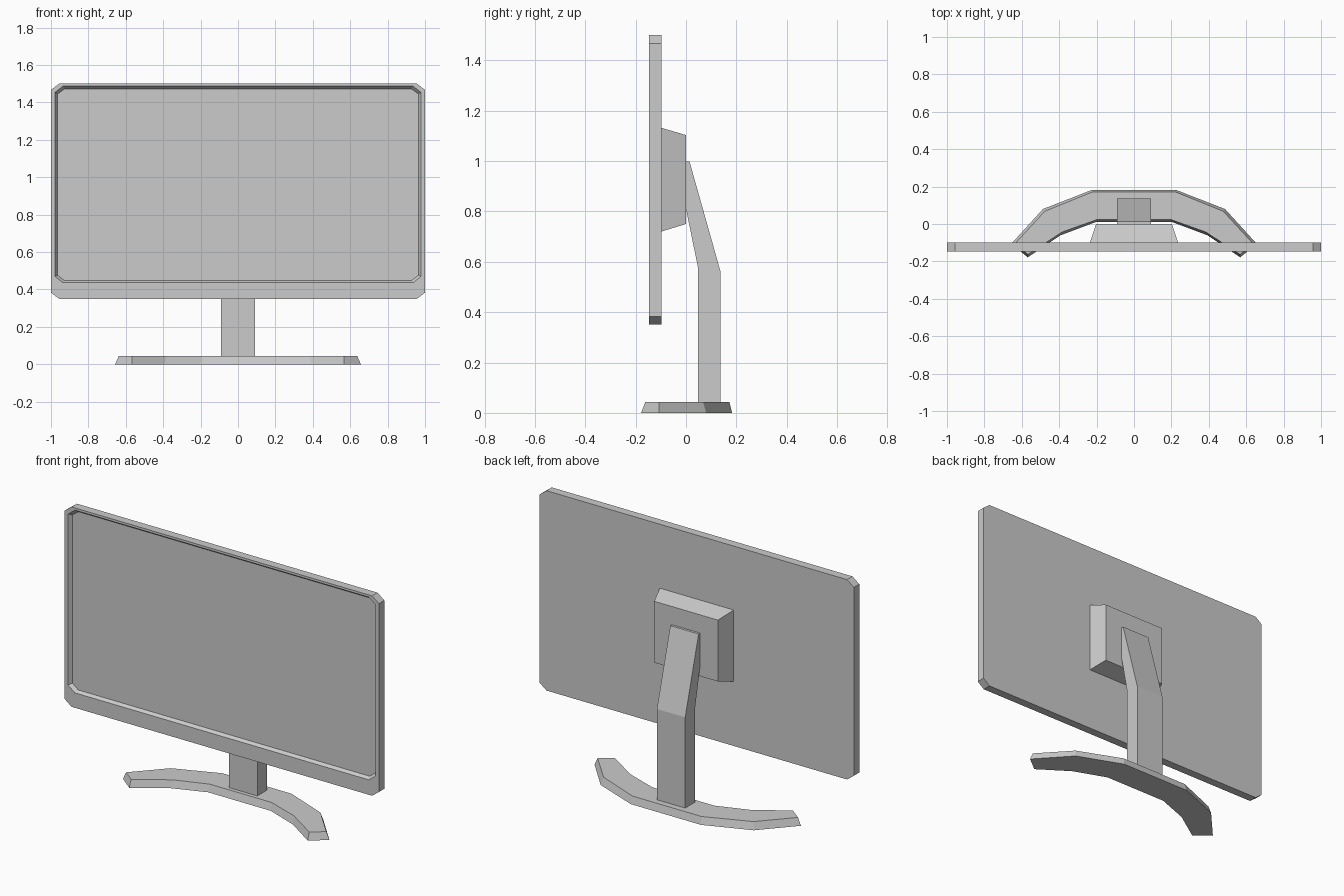
import bpy, bmesh

if "Cube" in bpy.data.objects:
    bpy.data.objects.remove(bpy.data.objects["Cube"])


def loft(name, loops):
    """Skin a stack of equal-length point loops and cap both ends."""
    bm = bmesh.new()
    rings = [[bm.verts.new(p) for p in loop] for loop in loops]
    for a, b in zip(rings, rings[1:]):
        for i in range(len(a)):
            j = (i + 1) % len(a)
            bm.faces.new((a[i], a[j], b[j], b[i]))
    bm.faces.new(rings[0])
    bm.faces.new(rings[-1])
    bmesh.ops.recalc_face_normals(bm, faces=bm.faces[:])
    mesh = bpy.data.meshes.new(name)
    bm.to_mesh(mesh)
    bm.free()
    obj = bpy.data.objects.new(name, mesh)
    bpy.context.collection.objects.link(obj)
    return obj


def clipped_rect(hx, z0, z1, y, cx, cz):
    """Rectangle facing the front with clipped corners."""
    return [(hx - cx, y, z0), (hx, y, z0 + cz), (hx, y, z1 - cz), (hx - cx, y, z1),
            (cx - hx, y, z1), (-hx, y, z1 - cz), (-hx, y, z0 + cz), (cx - hx, y, z0)]


def rect(hx, z0, z1, y):
    return [(-hx, y, z0), (hx, y, z0), (hx, y, z1), (-hx, y, z1)]


def mirrored(half, z):
    """Complete a right-half outline across x = 0."""
    return [(x, y, z) for x, y in half] + [(-x, y, z) for x, y in reversed(half)]


# Display panel: shell, bezel and sloped screen recess
loft("display_panel", [
    clipped_rect(1.0, 0.35, 1.5, -0.098, 0.043, 0.033),
    clipped_rect(1.0, 0.35, 1.5, -0.147, 0.043, 0.033),
    clipped_rect(0.978, 0.436, 1.487, -0.147, 0.042, 0.033),
    clipped_rect(0.965, 0.447, 1.473, -0.127, 0.038, 0.029),
])

# Tapered mount on the back of the panel
loft("rear_mount", [rect(0.235, 0.72, 1.132, -0.098), rect(0.203, 0.75, 1.103, 0.0)])

# Bent stand arm, a side profile extruded across x
arm = [(-0.002, 0.998), (0.014, 0.998), (0.136, 0.565), (0.136, 0.04),
       (0.047, 0.04), (0.047, 0.58), (-0.002, 0.82)]
loft("stand_arm", [[(x, y, z) for y, z in arm] for x in (-0.09, 0.09)])

# Curved foot with sloping sides
bottom = [(0.223, 0.183), (0.487, 0.08), (0.657, -0.107),
          (0.568, -0.178), (0.392, -0.06), (0.2, 0.012)]
top = [(0.22, 0.172), (0.477, 0.068), (0.638, -0.107),
       (0.567, -0.162), (0.385, -0.043), (0.197, 0.024)]
loft("stand_foot", [mirrored(bottom, 0.0), mirrored(top, 0.043)])
